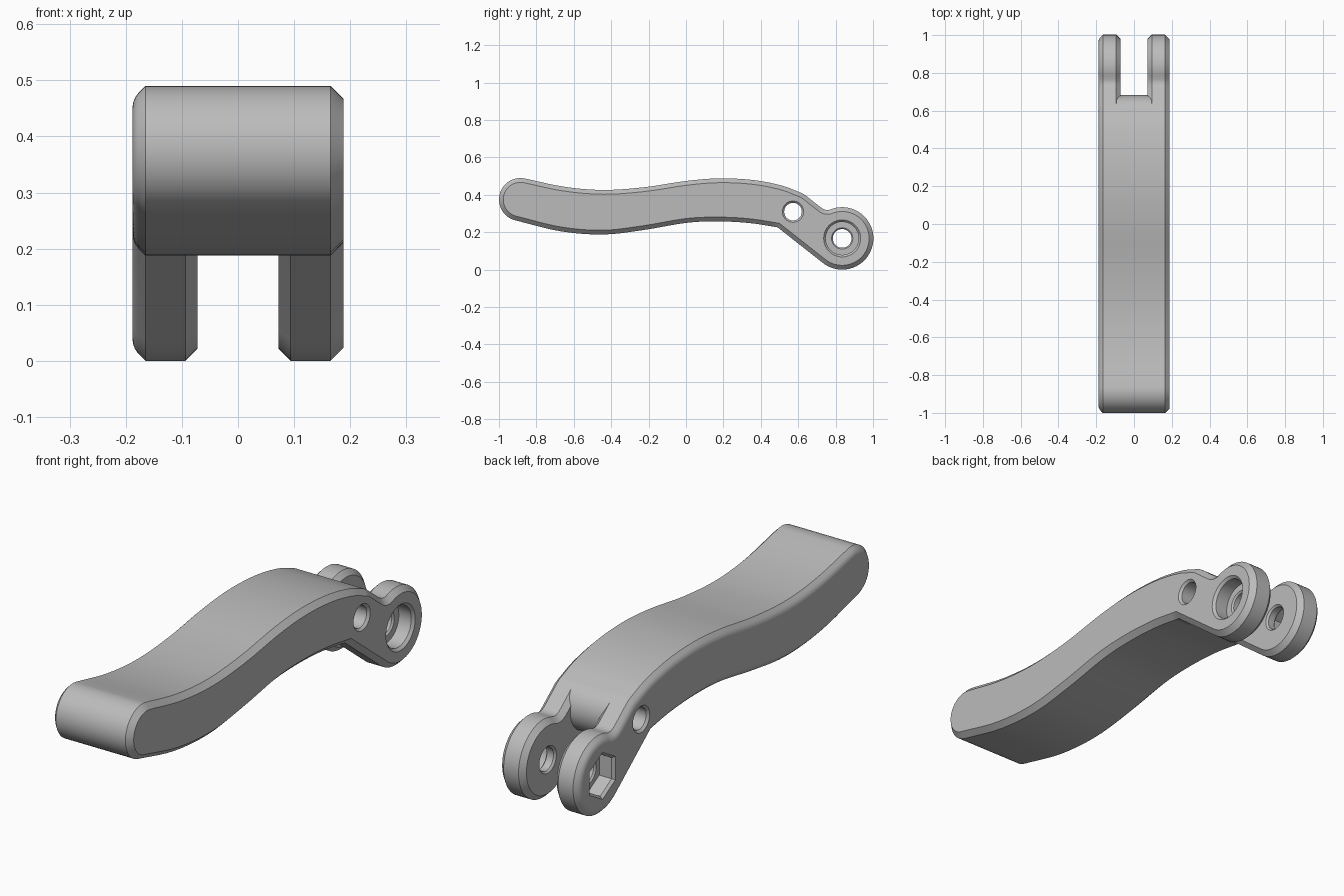
import bpy, bmesh, math
from mathutils import Vector

cube = bpy.data.objects.get("Cube")
if cube:
    bpy.data.objects.remove(cube, do_unlink=True)

grey = bpy.data.materials.new("plain grey")
grey.use_nodes = True
grey.diffuse_color = (0.5, 0.5, 0.5, 1)
grey.node_tree.nodes["Principled BSDF"].inputs["Base Color"].default_value = (0.5, 0.5, 0.5, 1)

PIN = (0.572, 0.31)      # small cross hole, centre of the rounded nose
PIVOT = (0.835, 0.167)   # centre of the fork eyes


def arc(centre, radius, start, end, steps):
    angles = [math.radians(start + (end - start) * i / steps) for i in range(steps + 1)]
    return [(centre[0] + radius * math.cos(a), centre[1] + radius * math.sin(a)) for a in angles]


def spline(points, steps=5):
    """Catmull-Rom curve through the points."""
    p = [Vector(q) for q in points]
    p = [2 * p[0] - p[1]] + p + [2 * p[-1] - p[-2]]
    out = []
    for a, b, c, d in zip(p, p[1:], p[2:], p[3:]):
        for i in range(steps):
            t = i / steps
            out.append(tuple(0.5 * (2 * b + (c - a) * t + (2 * a - 5 * b + 4 * c - d) * t ** 2
                                    + (3 * b - a - 3 * c + d) * t ** 3)))
    return out + [tuple(p[-2])]


def inset(outline, amount):
    """Mitred inward offset of a clockwise outline."""
    pts = [Vector(q) for q in outline]
    out = []
    for i, p in enumerate(pts):
        d1 = (p - pts[i - 1]).normalized()
        d2 = (pts[(i + 1) % len(pts)] - p).normalized()
        n1, n2 = Vector((d1.y, -d1.x)), Vector((d2.y, -d2.x))
        out.append(p + (n1 + n2) * amount / (1 + n1.dot(n2)))
    return out


def loft(name, rings):
    """Closed solid through (x, list of y-z points) rings."""
    bm = bmesh.new()
    loops = [[bm.verts.new((x, p[0], p[1])) for p in ring] for x, ring in rings]
    n = len(loops[0])
    for a, b in zip(loops, loops[1:]):
        for i in range(n):
            j = (i + 1) % n
            bm.faces.new((a[i], a[j], b[j], b[i]))
    bm.faces.new(loops[0])
    bm.faces.new(loops[-1])
    bmesh.ops.recalc_face_normals(bm, faces=bm.faces)
    mesh = bpy.data.meshes.new(name)
    bm.to_mesh(mesh)
    bm.free()
    mesh.materials.append(grey)
    obj = bpy.data.objects.new(name, mesh)
    bpy.context.collection.objects.link(obj)
    return obj


def slab(name, outline, sections):
    return loft(name, [(x, inset(outline, d)) for x, d in sections])


def cutter(name, centre, sections, sides=40, turn=0):
    obj = loft(name, [(x, arc(centre, r, turn, turn + 360, sides)[:-1]) for x, r in sections])
    obj.hide_render = True
    return obj


def finish(obj, cutters):
    bpy.ops.object.select_all(action='DESELECT')
    obj.select_set(True)
    bpy.context.view_layer.objects.active = obj
    for c in cutters:
        mod = obj.modifiers.new("hole", 'BOOLEAN')
        mod.operation, mod.solver, mod.object = 'DIFFERENCE', 'EXACT', c
        bpy.ops.object.modifier_apply(modifier=mod.name)
    bpy.ops.object.shade_smooth_by_angle(angle=math.radians(30))
    mod = obj.modifiers.new("flat sides", 'WEIGHTED_NORMAL')
    mod.keep_sharp = True


# Wavy handle profile, clockwise from the front tip
top = spline([(-0.865, 0.488), (-0.65, 0.443), (-0.44, 0.426), (-0.22, 0.441), (0, 0.474),
              (0.18, 0.488), (0.36, 0.479), (0.51, 0.45), (0.61, 0.413)])
bottom = spline([(0.49, 0.226), (0.34, 0.249), (0.17, 0.258), (0, 0.25), (-0.22, 0.213),
                 (-0.44, 0.188), (-0.67, 0.205), (-0.911, 0.263)])
tip = arc((-0.885, 0.375), 0.115, -103, -280, 20)[1:-1]
nose = arc(PIN, 0.11, 62, -128.5, 24)
neck = arc(PIN, 0.11, 62, 54, 1) + [(0.715, 0.337), (0.73, 0.326), (0.745, 0.32), (0.764, 0.319)]
eye = arc(PIVOT, 0.167, 107, -128.5, 40)

core_outline = top + nose + bottom + tip
arm_outline = top + neck + eye + bottom + tip

# Centre of the handle, then one side per fork arm
core = slab("handle_core", core_outline, [(-0.094, 0), (0.094, 0)])
left = slab("left_side_and_fork_arm", arm_outline,
            [(0.072, 0.022), (0.094, 0), (0.165, 0), (0.188, 0.023)])
right = slab("right_side_and_fork_arm", arm_outline,
             [(-0.072, 0.022), (-0.094, 0), (-0.165, 0), (-0.178, 0.013),
              (-0.183, 0.02), (-0.1865, 0.028), (-0.188, 0.037)])

# Cross hole, round bolt head recess on the left, hexagonal nut recess on the right
pin = cutter("pin_cutter", PIN, [(-0.2, 0.069), (-0.178, 0.047), (0.178, 0.047), (0.2, 0.069)])
bolt = cutter("bolt_cutter", PIVOT, [(0.06, 0.07), (0.08, 0.05), (0.111, 0.05), (0.118, 0.057),
                                     (0.118, 0.088), (0.177, 0.088), (0.2, 0.111)])
shank = cutter("shank_cutter", PIVOT, [(-0.06, 0.07), (-0.08, 0.05), (-0.111, 0.05), (-0.13, 0.069)])
nut = cutter("nut_cutter", PIVOT, [(-0.118, 0.09), (-0.177, 0.09), (-0.2, 0.113)], 6, 30)

finish(core, [pin])
finish(left, [pin, bolt])
finish(right, [pin, shank, nut])

for c in (pin, bolt, shank, nut):
    bpy.data.objects.remove(c, do_unlink=True)
